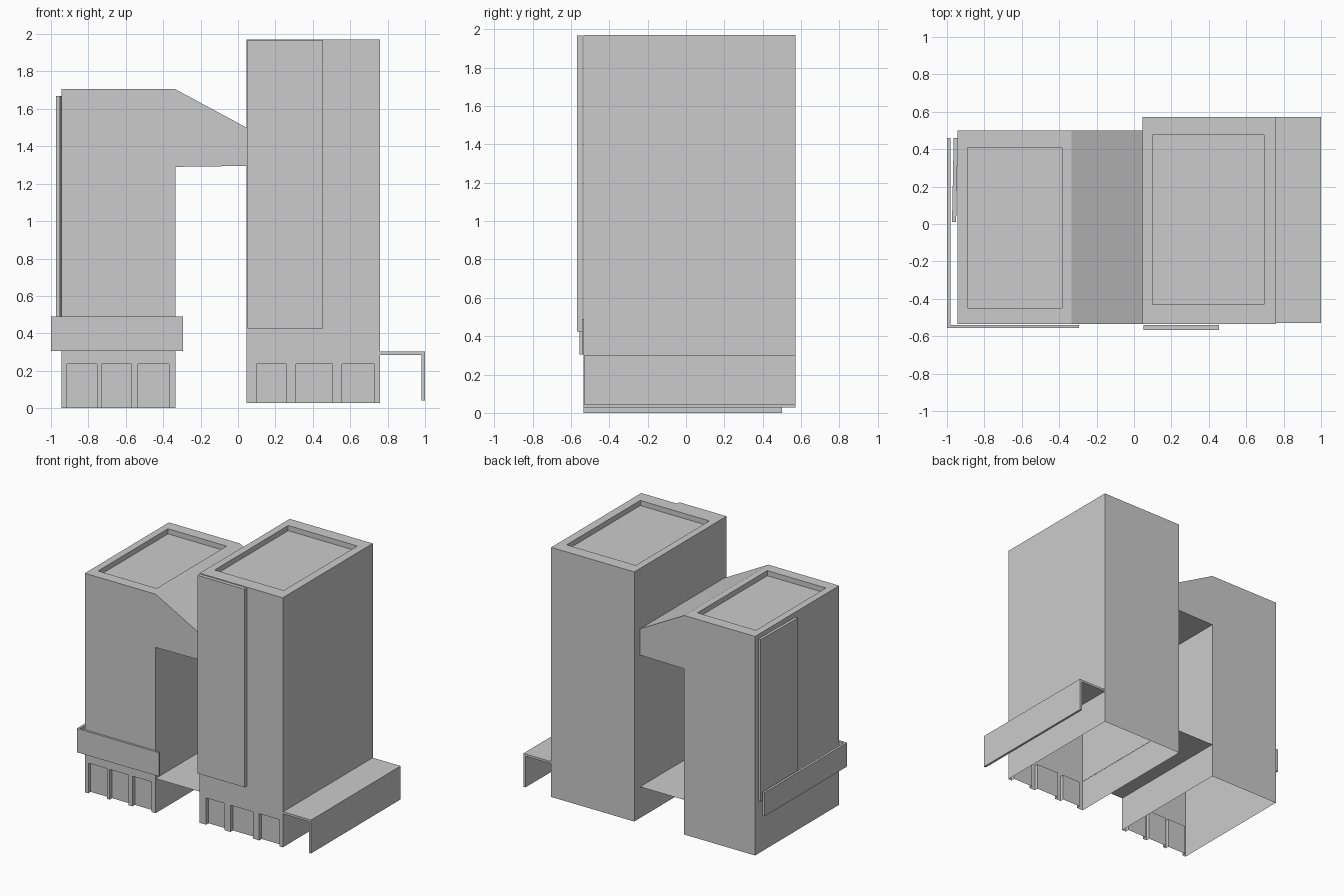
import bpy
import bmesh

cube = bpy.data.objects.get("Cube")
if cube:
    bpy.data.objects.remove(cube, do_unlink=True)

grey = bpy.data.materials.new("plain grey")
grey.use_nodes = True
COLOUR = (0.6, 0.6, 0.6, 1)
grey.diffuse_color = COLOUR
grey.node_tree.nodes["Principled BSDF"].inputs["Base Color"].default_value = COLOUR


def finish(name, bm):
    bmesh.ops.remove_doubles(bm, verts=bm.verts, dist=0.0005)
    bmesh.ops.recalc_face_normals(bm, faces=bm.faces)
    mesh = bpy.data.meshes.new(name)
    bm.to_mesh(mesh)
    bm.free()
    mesh.materials.append(grey)
    obj = bpy.data.objects.new(name, mesh)
    bpy.context.collection.objects.link(obj)
    return obj


def face(bm, *points):
    bm.faces.new([bm.verts.new(p) for p in points])


def box(name, x, y, z):
    """Solid box given by its (low, high) range on each axis."""
    bm = bmesh.new()
    bmesh.ops.create_cube(bm, size=1)
    for v in bm.verts:
        v.co = [r[0] if c < 0 else r[1] for c, r in zip(v.co, (x, y, z))]
    return finish(name, bm)


def rect(x, y, z):
    return [(x[0], y[0], z), (x[1], y[0], z), (x[1], y[1], z), (x[0], y[1], z)]


def tower(name, x, y, z, doors, well_x, well_y, arm=()):
    """Hollow open-bottomed shell with recessed doors and a sunken roof."""
    bm = bmesh.new()
    door_top, recess, sink = 0.235, 0.03, 0.04
    f, b = y

    # Front wall with door notches, following the side profile
    notches = [p for d0, d1 in doors for p in
               ((d0, z[0]), (d0, door_top), (d1, door_top), (d1, z[0]))]
    shell = [(x[1], z[0]), *arm, (x[1], z[1]), (x[0], z[1]), (x[0], z[0])]
    face(bm, *[(px, f, pz) for px, pz in shell + notches])

    # Back wall and sides; the roof edge is left for the sunken roof
    face(bm, *[(px, b, pz) for px, pz in shell])
    for (ax, az), (bx, bz) in zip(shell, shell[1:]):
        if not (az == bz == z[1]):
            face(bm, (ax, f, az), (bx, f, bz), (bx, b, bz), (ax, b, az))

    # Door recesses
    for d0, d1 in doors:
        path = [(d0, z[0]), (d0, door_top), (d1, door_top), (d1, z[0])]
        face(bm, *[(px, f + recess, pz) for px, pz in path])
        for (ax, az), (bx, bz) in zip(path, path[1:]):
            face(bm, (ax, f, az), (bx, f, bz), (bx, f + recess, bz), (ax, f + recess, az))

    # Roof rim, well walls and well floor
    loops = [rect(x, y, z[1]), rect(well_x, well_y, z[1]), rect(well_x, well_y, z[1] - sink)]
    for outer, inner in zip(loops, loops[1:]):
        for i in range(4):
            j = (i + 1) % 4
            face(bm, outer[i], outer[j], inner[j], inner[i])
    face(bm, *loops[2])
    return finish(name, bm)


# Lower tower with the sloped bridge arm
tower("low_tower", (-0.945, -0.335), (-0.535, 0.5), (0, 1.705),
      [(-0.915, -0.755), (-0.73, -0.57), (-0.535, -0.37)],
      (-0.89, -0.385), (-0.45, 0.41),
      arm=[(-0.335, 1.29), (0.045, 1.295), (0.045, 1.5)])

# Taller tower
tower("tall_tower", (0.045, 0.76), (-0.535, 0.572), (0.027, 1.97),
      [(0.1, 0.258), (0.31, 0.505), (0.557, 0.73)],
      (0.1, 0.695), (-0.43, 0.475))

# Thin deck linking the towers
bm = bmesh.new()
face(bm, *rect((-0.335, 0.047), (-0.535, 0.5), 0.27))
finish("link_deck", bm)

# Facade panel on the taller tower
box("front_panel", (0.05, 0.455), (-0.568, -0.54), (0.425, 1.967))

# Wrap-around band on the lower tower
box("front_band", (-1, -0.293), (-0.555, -0.539), (0.305, 0.49))
box("side_band", (-1, -0.982), (-0.539, 0.46), (0.305, 0.49))

# Slightly slanted panel on the side of the lower tower
side_panel = box("side_panel", (-0.973, -0.951), (0.01, 0.46), (0.41, 1.67))
for v in side_panel.data.vertices:
    if v.co.y > 0.2:
        v.co.x += 0.009

# Canopy with hanging outer wall
box("canopy_roof", (0.76, 1), (-0.53, 0.572), (0.285, 0.302))
box("canopy_wall", (0.982, 1), (-0.53, 0.572), (0.042, 0.285))
